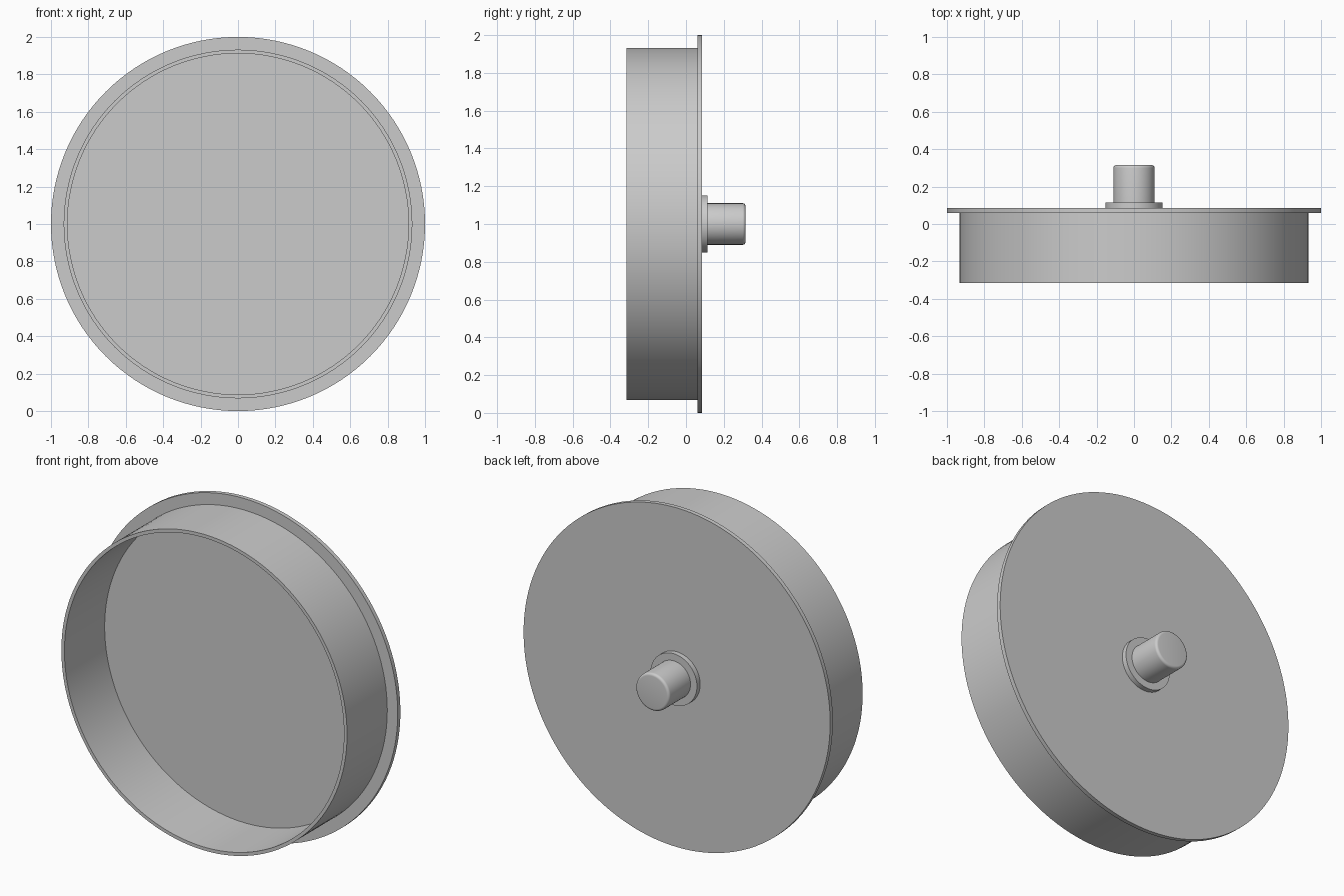
import bpy, math
from mathutils import Matrix

if "Cube" in bpy.data.objects:
    bpy.data.objects.remove(bpy.data.objects["Cube"])

SEGMENTS = 128

grey = bpy.data.materials.new("plain_grey")
grey.diffuse_color = (0.6, 0.6, 0.6, 1)
grey.use_nodes = True
grey.node_tree.nodes["Principled BSDF"].inputs["Base Color"].default_value = grey.diffuse_color


def lathe(name, profile, closed=False, segments=SEGMENTS):
    """Spin (radius, y) points about the front-to-back axis at z = 1."""
    verts, rings = [], []
    for r, y in profile:
        if r == 0:
            rings.append([len(verts)] * segments)
            verts.append((0, y, 1))
        else:
            rings.append(list(range(len(verts), len(verts) + segments)))
            for i in range(segments):
                a = 2 * math.pi * i / segments
                verts.append((r * math.cos(a), y, 1 + r * math.sin(a)))
    pairs = list(zip(rings, rings[1:]))
    if closed:
        pairs.append((rings[-1], rings[0]))
    faces = []
    for a, b in pairs:
        for i in range(segments):
            j = (i + 1) % segments
            faces.append(list(dict.fromkeys((a[i], a[j], b[j], b[i]))))
    mesh = bpy.data.meshes.new(name)
    mesh.from_pydata(verts, [], faces)
    mesh.materials.append(grey)
    obj = bpy.data.objects.new(name, mesh)
    bpy.context.collection.objects.link(obj)
    bpy.ops.object.select_all(action='DESELECT')
    obj.select_set(True)
    bpy.context.view_layer.objects.active = obj
    bpy.ops.object.shade_smooth_by_angle(angle=math.radians(30))
    return obj


# Open pan: thin cylindrical wall, floor and overhanging flange in one solid
lathe("pan_with_flange", [
    (0, 0.06), (0.912, 0.06), (0.912, -0.315), (0.932, -0.315),
    (0.932, 0.06), (1.0, 0.06), (1.0, 0.085), (0, 0.085)])

# Collar and round-edged knob on the back
R, END, B = 0.11, 0.315, 0.015
edge = [(R - B + B * math.cos(t), END - B + B * math.sin(t))
        for t in (math.pi / 2 * i / 5 for i in range(6))]
lathe("knob_with_collar",
      [(0, 0.085), (0.152, 0.085), (0.152, 0.115), (R, 0.115)] + edge + [(0, END)],
      segments=64)
